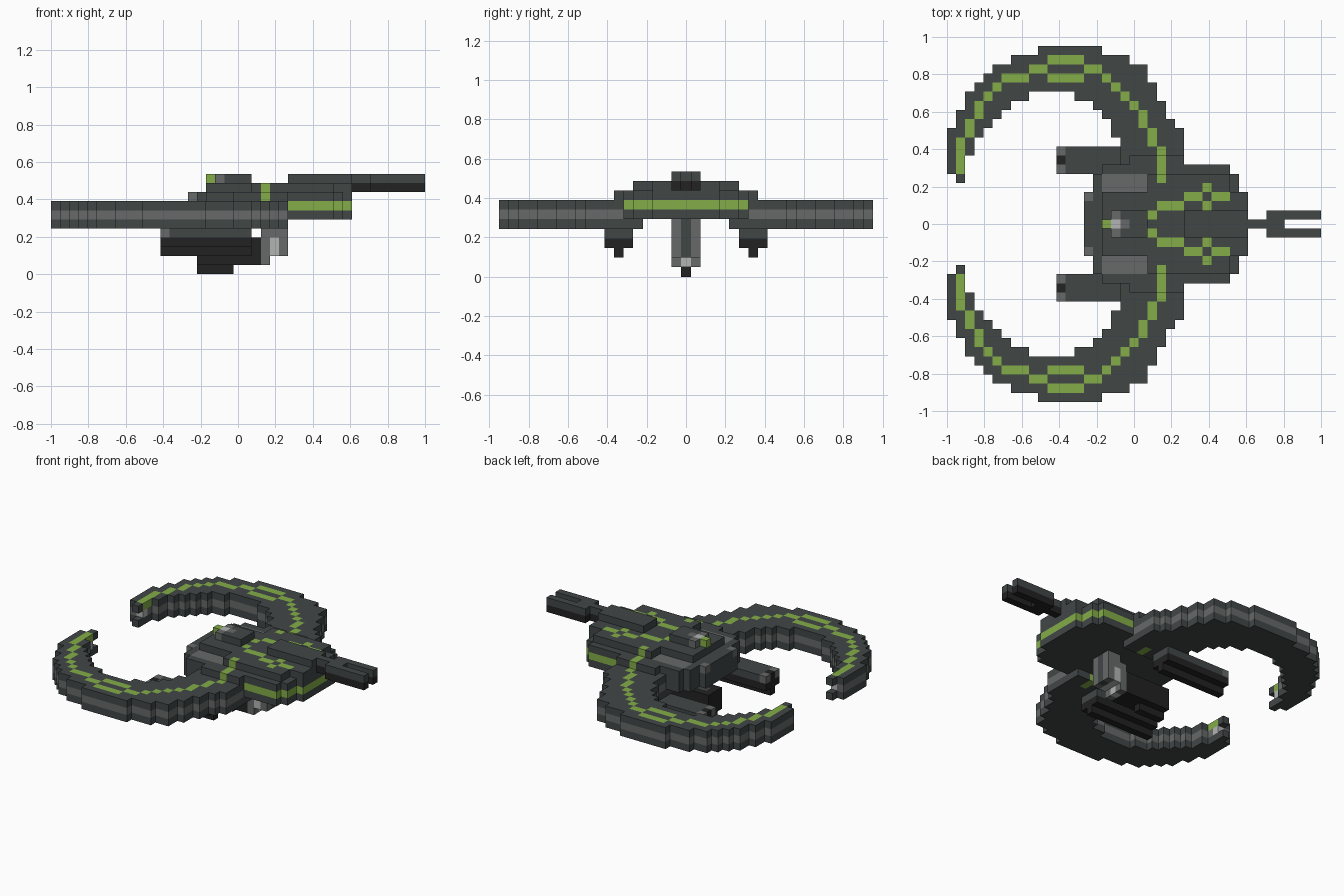
import bpy
import bmesh
from mathutils import Vector

cube = bpy.data.objects.get("Cube")
if cube:
    bpy.data.objects.remove(cube, do_unlink=True)

UNIT = 2 / 41  # edge length of one block


def material(name, colour):
    mat = bpy.data.materials.new(name)
    mat.use_nodes = True
    mat.diffuse_color = (*colour, 1)
    mat.node_tree.nodes["Principled BSDF"].inputs["Base Color"].default_value = (*colour, 1)
    return mat


PALETTE = {
    "dark": material("dark slate", (.053, .063, .062)),
    "grey": material("mid grey", (.135, .14, .14)),
    "black": material("near black", (.016, .016, .016)),
    "light": material("light grey", (.45, .46, .46)),
    "green": material("lime green", (.23, .42, .065)),
}
NAMES = list(PALETTE)


def box(cells, xs, ys, zs, colour="dark"):
    """Fill half-open block ranges along each axis."""
    for i in range(*xs):
        for j in range(*ys):
            for k in range(*zs):
                cells[i, j, k] = colour


def wide(half):
    """Range centred on the middle row."""
    return (-half, half + 1)


def paint_top(cells, marks, colour):
    """Colour the highest block of each marked column, if it exists."""
    for i, j in marks:
        heights = [k for (a, b, k) in cells if (a, b) == (i, j)]
        if heights:
            cells[i, j, max(heights)] = colour


def mirrored(cells):
    return {(i, -j, k): c for (i, j, k), c in cells.items()}


def build(name, cells):
    """Skin the filled blocks with outward faces only."""
    bm = bmesh.new()
    corners = {}

    def corner(p):
        key = tuple(round(c * 2) for c in p)
        if key not in corners:
            x, y, z = p
            corners[key] = bm.verts.new((x * UNIT - 1, y * UNIT, z * UNIT))
        return corners[key]

    for cell, colour in cells.items():
        mid = Vector(cell) + Vector((.5, 0, .5))
        for axis in range(3):
            for sign in (-1, 1):
                n, u, v = Vector(), Vector(), Vector()
                n[axis] = sign
                u[(axis + 1) % 3] = .5
                v[(axis + 2) % 3] = .5 * sign
                if tuple(int(c) for c in Vector(cell) + n) in cells:
                    continue
                c = mid + n / 2
                face = bm.faces.new([corner(p) for p in (c - u - v, c + u - v, c + u + v, c - u + v)])
                face.material_index = NAMES.index(colour)
    mesh = bpy.data.meshes.new(name)
    bm.to_mesh(mesh)
    bm.free()
    for mat in PALETTE.values():
        mesh.materials.append(mat)
    obj = bpy.data.objects.new(name, mesh)
    bpy.context.collection.objects.link(obj)


# Curved wing: outline spans per row, as start/end pairs
wing = {}
ROWS = {
    5: (1, 2), 6: (0, 2), 7: (0, 2, 19, 26), 8: (0, 3, 19, 26), 9: (0, 3, 19, 26),
    10: (0, 4, 18, 26), 11: (1, 5, 18, 25), 12: (1, 6, 17, 24), 13: (2, 7, 16, 24),
    14: (2, 9, 14, 23), 15: (3, 23), 16: (4, 22), 17: (5, 22), 18: (7, 20), 19: (10, 17),
}
for row, ends in ROWS.items():
    for span in zip(ends[::2], ends[1::2]):
        box(wing, span, (row, row + 1), (5, 8))
        box(wing, span, (row, row + 1), (6, 7), "grey")
box(wing, (19, 26), (5, 7), (5, 6))
del wing[1, 5, 6]
wing[1, 6, 6] = "light"

# Glowing line along the wing: start column, end column, start row, end row
STRIPE = [(1, 2, 6, 10), (2, 3, 10, 12), (3, 4, 12, 14), (4, 5, 14, 15), (5, 6, 15, 16),
          (6, 9, 16, 17), (9, 11, 17, 18), (11, 15, 16, 17), (11, 15, 18, 19),
          (15, 17, 17, 18), (17, 18, 16, 17), (18, 19, 15, 16), (19, 20, 14, 15),
          (20, 21, 13, 14), (21, 22, 11, 13), (22, 23, 9, 11), (23, 24, 5, 9)]
stripe = [(i, j) for a, b, c, d in STRIPE for i in range(a, b) for j in range(c, d)]
paint_top(wing, stripe, "green")
build("back_wing", wing)
build("front_wing", mirrored(wing))

# Central hull with stepped ends and a green band round the tail
hull = {}
for start, end, half in ((15, 33, 3), (16, 32, 5), (17, 31, 6)):
    box(hull, (start, end), wide(half), (6, 9))
for (i, j, k) in hull:
    if k == 7 and i >= 26:
        hull[i, j, k] = "green"
for side in (-1, 1):
    hull[15, 3 * side, 8] = "grey"
    box(hull, (20, 26), (7 * side, 7 * side + 1), (8, 9))
    hull[23, 7 * side, 8] = "green"
    paint_top(hull, [(i, j * side) for i in range(17, 22) for j in (4, 5)], "grey")

# Raised deck with green circuit marks
box(hull, (17, 33), wide(3), (9, 10))
box(hull, (22, 31), wide(5), (9, 10))
circuit = [(22, 1), (23, 2), (24, 2), (25, 2), (26, 3), (27, 3), (28, 4), (28, 2), (29, 3), (30, 3)]
for side in (-1, 1):
    marks = circuit + [(23, 5), (23, 6)]
    paint_top(hull, [(i, j * side) for i, j in marks], "green")
build("hull", hull)

# Cabin on the deck with a slot along the middle
cabin = {}
box(cabin, (18, 22), wide(1), (10, 11))
box(cabin, (18, 19), wide(1), (10, 11), "grey")
cabin[18, 0, 10] = "light"
cabin[17, 0, 10] = "green"
cabin[19, 0, 10] = "grey"
build("cabin", cabin)

# Forked tail boom
boom = {}
box(boom, (26, 33), wide(1), (10, 11))
for layer, colour in ((9, "black"), (10, "dark")):
    box(boom, (33, 37), wide(0), (layer, layer + 1), colour)
    for row in (-1, 1):
        box(boom, (36, 41), (row, row + 1), (layer, layer + 1), colour)
        if layer == 10:
            box(boom, (35, 36), (row, row + 1), (9, 11))
            boom[35, row, 9] = "black"
build("tail_boom", boom)

# Side cannons under the wings
cannon = {}
box(cannon, (12, 22), (6, 9), (4, 5))
box(cannon, (12, 22), (6, 9), (3, 4), "black")
box(cannon, (12, 22), (7, 8), (2, 3), "black")
box(cannon, (12, 13), (6, 9), (4, 5), "black")
cannon[12, 6, 4] = cannon[12, 8, 4] = "grey"
build("back_cannon", cannon)
build("front_cannon", mirrored(cannon))

# Belly gun and the mount that hangs it from the hull
mount = {}
box(mount, (23, 26), wide(1), (2, 5), "grey")
box(mount, (24, 26), wide(1), (5, 6), "grey")
box(mount, (23, 24), wide(1), (1, 2), "grey")
box(mount, (24, 25), wide(1), (2, 4), "light")
box(mount, (25, 26), wide(0), (2, 6), "dark")
mount[23, 0, 1] = "light"
build("gun_mount", mount)

gun = {}
box(gun, (16, 23), wide(1), (1, 4), "black")
box(gun, (16, 20), wide(0), (0, 1), "black")
box(gun, (17, 23), wide(0), (3, 4), "dark")
build("belly_gun", gun)
